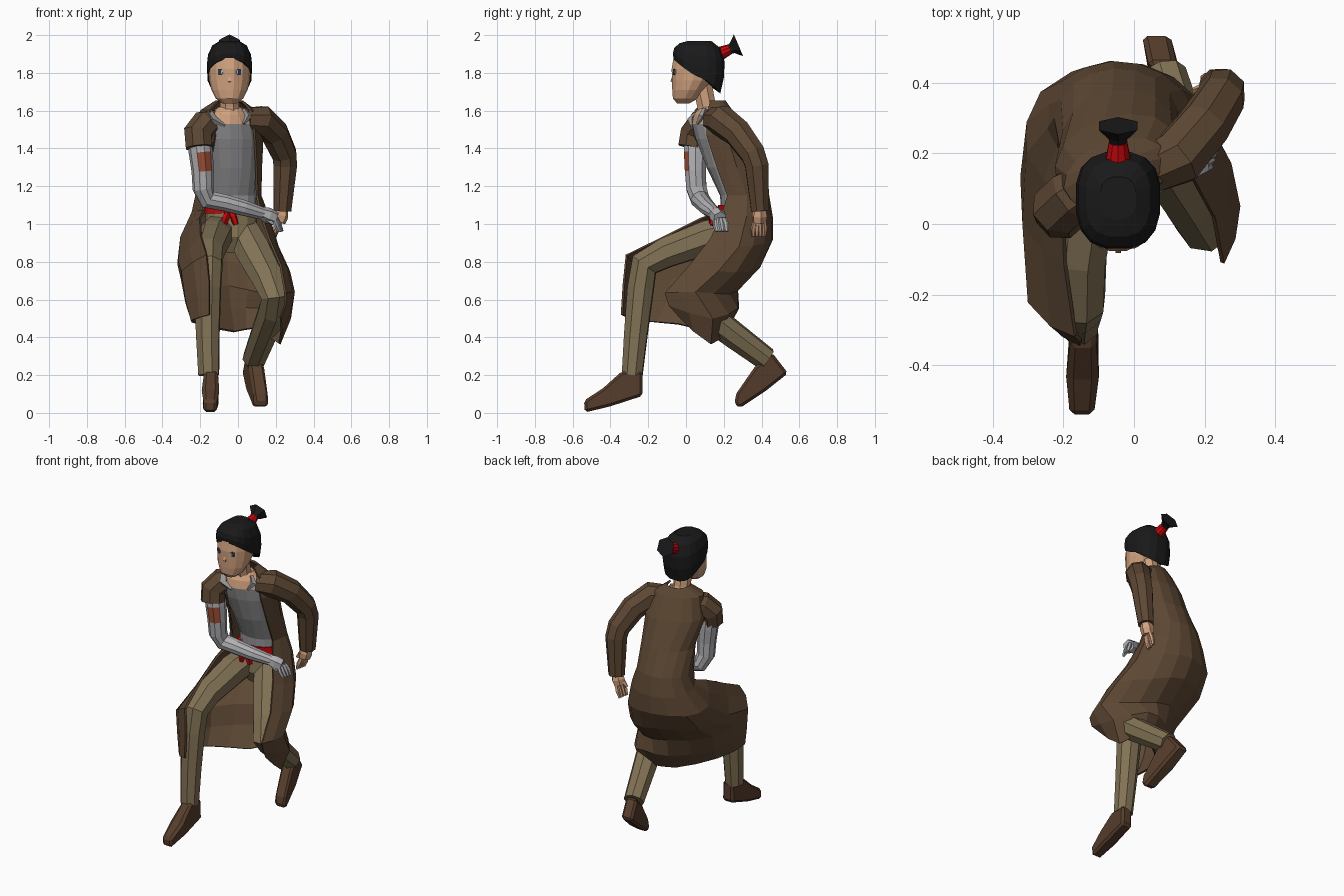
import bpy, bmesh, math
from mathutils import Vector, Matrix

def mat(name, r, g, b):
    m = bpy.data.materials.new(name)
    m.diffuse_color = (r, g, b, 1)
    return m

COAT = mat("coat brown", .11, .064, .034)
PANTS = mat("trouser khaki", .22, .168, .09)
SHIRT = mat("shirt grey", .31, .31, .32)
METAL = mat("arm light grey", .44, .44, .46)
SKIN = mat("skin", .64, .36, .21)
HAIR = mat("hair black", .010, .010, .011)
RED = mat("sash red", .55, .002, .003)
SHOE = mat("shoe brown", .093, .047, .025)
RUST = mat("rust patch", .33, .075, .035)
EYE = mat("eye dark", .03, .04, .06)

def finish(name, bm, *mats, rule=None):
    bmesh.ops.recalc_face_normals(bm, faces=bm.faces)
    if rule:
        for f in bm.faces:
            f.material_index = rule(f)
    me = bpy.data.meshes.new(name)
    bm.to_mesh(me)
    bm.free()
    for m in mats:
        me.materials.append(m)
    o = bpy.data.objects.new(name, me)
    bpy.context.collection.objects.link(o)
    return o

def skin_rings(bm, rings, closed=True, caps=True):
    vs = [[bm.verts.new(p) for p in r] for r in rings]
    n = len(vs[0])
    for a, b in zip(vs, vs[1:]):
        for i in range(n if closed else n - 1):
            j = (i + 1) % n
            bm.faces.new((a[i], a[j], b[j], b[i]))
    if caps:
        bm.faces.new(vs[0][::-1])
        bm.faces.new(vs[-1])

def tube(bm, pts, radii, n=8):
    """Tube along a path, one radius per point."""
    P = [Vector(p) for p in pts]
    rings, q, last = [], None, None
    for i, p in enumerate(P):
        t = (P[min(i + 1, len(P) - 1)] - P[max(i - 1, 0)]).normalized()
        q = t.to_track_quat('Z', 'Y') if q is None else last.rotation_difference(t) @ q
        last = t
        rings.append([p + q @ Vector((radii[i] * math.cos((k + .5) * math.tau / n),
                                      radii[i] * math.sin((k + .5) * math.tau / n), 0)) for k in range(n)])
    skin_rings(bm, rings)

def limb(name, pts, radii, *mats, n=8, rule=None):
    bm = bmesh.new()
    tube(bm, pts, radii, n)
    return finish(name, bm, *mats, rule=rule)

def ell(z, cx, cy, rx, ry, twist, a, power=1):
    """Point on a twisted (super)ellipse; angle 0 is the front."""
    sa, ca = math.sin(a), math.cos(a)
    x = rx * math.copysign(abs(sa) ** power, sa)
    y = -ry * math.copysign(abs(ca) ** power, ca)
    c, s = math.cos(math.radians(twist)), math.sin(math.radians(twist))
    return Vector((cx + x * c - y * s, cy + x * s + y * c, z))

def stack(name, secs, *mats, n=14, rule=None):
    bm = bmesh.new()
    skin_rings(bm, [[ell(*s, (k + .5) * math.tau / n) for k in range(n)] for s in secs])
    return finish(name, bm, *mats, rule=rule)

# torso with bare neckline
def neckline(f):
    c = f.calc_center_median()
    return int(c.z > 1.54 and -.13 < c.x < .04)
stack("shirt", [(1.01, -.035, .285, .135, .10, 0), (1.15, -.03, .268, .125, .088, 4),
                (1.3, -.03, .215, .132, .105, 12), (1.45, -.04, .16, .15, .105, 18),
                (1.53, -.045, .13, .14, .095, 20), (1.58, -.045, .125, .115, .08, 20),
                (1.62, -.045, .125, .06, .055, 20)], SHIRT, SKIN, rule=neckline)
# sash around the waist
stack("sash", [(1.055, -.035, .277, .143, .108, 2), (1.10, -.035, .272, .138, .103, 3)], RED)
bm = bmesh.new()
tube(bm, [(-.075, .16, 1.07), (-.02, .16, 1.07)], [.026, .026], 6)
tube(bm, [(-.05, .155, 1.075), (-.065, .14, 1.03), (-.085, .14, .975)], [.014, .02, .015], 5)
tube(bm, [(-.045, .155, 1.075), (-.025, .14, 1.04), (-.01, .14, .995)], [.014, .02, .015], 5)
finish("sash_knot", bm, RED)
# trouser hips and legs
stack("trouser_hips", [(.85, -.03, .27, .08, .07, 0), (.93, -.035, .27, .13, .11, 0),
                       (1.055, -.035, .28, .138, .104, 0)], PANTS)
limb("right_trouser_leg", [(-.10, .28, .97), (-.13, .12, .93), (-.158, -.1, .85), (-.158, -.22, .785),
                           (-.16, -.24, .66), (-.16, -.265, .42), (-.155, -.285, .2)],
     [.09, .096, .085, .08, .074, .066, .058], PANTS)
limb("left_trouser_leg", [(.03, .28, .96), (.085, .2, .85), (.165, .07, .7), (.2, .0, .615),
                          (.185, .08, .545), (.135, .25, .415), (.085, .425, .285)],
     [.09, .10, .09, .08, .08, .073, .064], PANTS)

# shoes: side profiles extruded across
def shoe(name, prof, x0, y0, shear):
    bm = bmesh.new()
    skin_rings(bm, [[(x0 + s * w + shear * (y - y0), y, z) for y, z, w in prof] for s in (-1, 1)])
    o = finish(name, bm, SHOE)
    m = o.modifiers.new("bevel", 'BEVEL')
    m.width, m.segments = .014, 1

shoe("right_shoe", [(-.34, .22, .036), (-.23, .22, .036), (-.23, .09, .04), (-.40, .035, .042),
                    (-.535, .002, .036), (-.54, .065, .034), (-.44, .13, .04)], -.143, -.3, .02)
shoe("left_shoe", [(.365, .245, .04), (.455, .32, .04), (.54, .21, .04), (.42, .115, .046),
                   (.285, .025, .04), (.255, .05, .036), (.268, .105, .042)], .088, .42, -.22)

# long open coat: torso rows from ellipses, skirt rows draped over the legs
rows = []
for z, cx, cy, rx, ry, tw, gr, gl in [(1.65, -.045, .14, .07, .065, 20, 75, 60), (1.60, -.05, .14, .15, .092, 20, 55, 45),
                                      (1.47, -.045, .175, .18, .127, 18, 38, 36), (1.3, -.04, .235, .165, .14, 12, 52, 46),
                                      (1.15, -.05, .287, .172, .148, 6, 62, 56)]:
    rows.append([ell(z, cx, cy, rx, ry, tw, -math.radians(gr + (360 - gr - gl) * i / 6)) for i in range(7)])
skirt = [
    [(-.18, .19, 1.07), (-.24, .27, 1.06), (-.2, .4, 1.04), (-.06, .455, 1.03), (.08, .42, 1.03), (.16, .32, 1.04), (.12, .19, 1.05)],
    [(-.2, .08, 1.03), (-.3, .2, .93), (-.26, .37, .92), (-.07, .455, .92), (.11, .41, .9), (.21, .28, .88), (.165, .13, .92)],
    [(-.195, -.11, .935), (-.31, 0, .8), (-.28, .27, .8), (-.06, .40, .8), (.14, .34, .75), (.27, .17, .75), (.225, .02, .78)],
    [(-.165, -.315, .835), (-.295, -.22, .75), (-.255, .08, .67), (-.05, .27, .67), (.15, .225, .63), (.295, .05, .64), (.25, -.11, .635)],
    [(-.15, -.33, .68), (-.275, -.235, .61), (-.23, .04, .56), (-.04, .24, .55), (.12, .27, .555), (.275, .14, .5), (.25, -.09, .57)],
    [(-.15, -.34, .52), (-.245, -.26, .49), (-.2, -.04, .47), (-.02, .14, .43), (.10, .22, .45), (.22, .13, .365), (.225, -.035, .51)]]
rows += [[Vector(p) for p in r] for r in skirt]

def smooth(r):
    out = []
    for i in range(len(r) - 1):
        a, b, c, d = r[max(i - 1, 0)], r[i], r[i + 1], r[min(i + 2, len(r) - 1)]
        out += [b, (b + c) * .5625 - (a + d) * .0625]
    return out + [r[-1]]

bm = bmesh.new()
skin_rings(bm, [smooth(r) for r in rows], closed=False, caps=False)
coat = finish("coat", bm, COAT)
s = coat.modifiers.new("thickness", 'SOLIDIFY')
s.thickness, s.offset = .012, 0

# sleeves: full left one, torn short right one
limb("left_sleeve", [(.04, .15, 1.55), (.12, .185, 1.55), (.195, .275, 1.48), (.245, .355, 1.37),
                     (.25, .375, 1.31), (.235, .392, 1.07)],
     [.07, .083, .077, .07, .067, .05], COAT)
limb("right_sleeve", [(-.11, .12, 1.545), (-.175, .08, 1.525), (-.212, .045, 1.48), (-.205, .03, 1.405)],
     [.065, .08, .08, .076], COAT)
# shirt collar flaps
bm = bmesh.new()
tube(bm, [(-.155, .07, 1.595), (-.13, .03, 1.55), (-.07, .03, 1.52)], [.018, .024, .008], 4)
tube(bm, [(.03, .10, 1.61), (.055, .085, 1.57), (.03, .06, 1.53)], [.012, .02, .008], 4)
finish("collar", bm, SHIRT)

# grey right arm with a rust patch on the upper arm
def rust(f):
    return int(1.28 < f.calc_center_median().z < 1.38 and f.normal.dot(Vector((.5, -.86, 0))) > .8)
limb("grey_arm", [(-.205, .05, 1.46), (-.197, .05, 1.38), (-.187, .05, 1.28), (-.185, .055, 1.19), (-.16, .075, 1.13),
                  (-.07, .09, 1.112), (.03, .115, 1.085), (.13, .155, 1.055)],
     [.062, .064, .059, .056, .052, .047, .043, .034], METAL, RUST, n=10, rule=rust)

# hands: palm, four fingers and a thumb
def hand(name, wrist, knuckle, tip, spread, thumb, m):
    bm = bmesh.new()
    w, k, t, s = Vector(wrist), Vector(knuckle), Vector(tip), Vector(spread)
    tube(bm, [w, w.lerp(k, .5), k], [.033, .043, .038], 6)
    for i in range(4):
        o = s * (i - 1.5)
        tube(bm, [k + o * .8, k.lerp(t, .5) + o, t + o * .9], [.013, .013, .009], 5)
    tube(bm, [w.lerp(k, .3), w.lerp(k, .6) + Vector(thumb) * .7, k + Vector(thumb)], [.016, .015, .009], 5)
    finish(name, bm, m)

hand("grey_hand", (.12, .15, 1.06), (.195, .18, 1.03), (.225, .19, .96), (.006, .02, 0), (-.01, -.03, -.03), METAL)
hand("left_hand", (.235, .392, 1.08), (.215, .388, 1.01), (.19, .385, .935), (.004, .021, 0), (-.045, -.01, -.01), SKIN)

# neck and head
limb("neck", [(-.045, .13, 1.55), (-.045, .108, 1.63), (-.045, .085, 1.74)], [.064, .053, .056], SKIN)
stack("head", [(1.638, -.045, -.015, .038, .033, 0), (1.665, -.045, -.003, .073, .068, 0), (1.71, -.045, .015, .096, .09, 0),
               (1.76, -.045, .035, .108, .112, 0), (1.82, -.045, .047, .113, .126, 0), (1.9, -.045, .06, .108, .126, 0)], SKIN)
limb("nose", [(-.045, -.06, 1.81), (-.045, -.075, 1.752)], [.006, .011], SKIN, n=4)

# eyes: thin plates on the face
for side, label in ((-1, "right"), (1, "left")):
    for part, w, h, off, m in (("white", .036, .022, 0, METAL), ("iris", .018, .03, .002, EYE)):
        bm = bmesh.new()
        M = (Matrix.Translation((-.045 + side * .051, -.060 - off, 1.805)) @ Matrix.Rotation(side * math.radians(25), 4, 'Z')
             @ Matrix.Diagonal((w, .009, h, 1)))
        bmesh.ops.create_cube(bm, size=1, matrix=M)
        finish(f"{label}_eye_{part}", bm, m)

# hair cap: hairline falls from the brow to the nape
bm = bmesh.new()
rings = []
for f, k in ((0, .97), (.3, 1), (.6, .95), (.86, .76), (1, .42)):
    ring = []
    for i in range(16):
        a = (i + .5) * math.tau / 16
        back = (1 - math.cos(a)) / 2
        zh = 1.875 - .185 * back ** .9
        kk = k * (1 - .22 * back * (1 - f) ** 2)
        ring.append(ell(zh + (1.97 - zh) * f, -.045, .073, .121 * k, .145 * kk, 0, a, .75))
    rings.append(ring)
skin_rings(bm, rings)
finish("hair", bm, HAIR)
# tied tail
limb("hair_tie", [(-.045, .175, 1.90), (-.045, .232, 1.925)], [.038, .027], RED, n=10)
limb("hair_tail", [(-.045, .225, 1.922), (-.045, .245, 1.932), (-.045, .278, 1.946)], [.024, .03, .063], HAIR, n=6)
